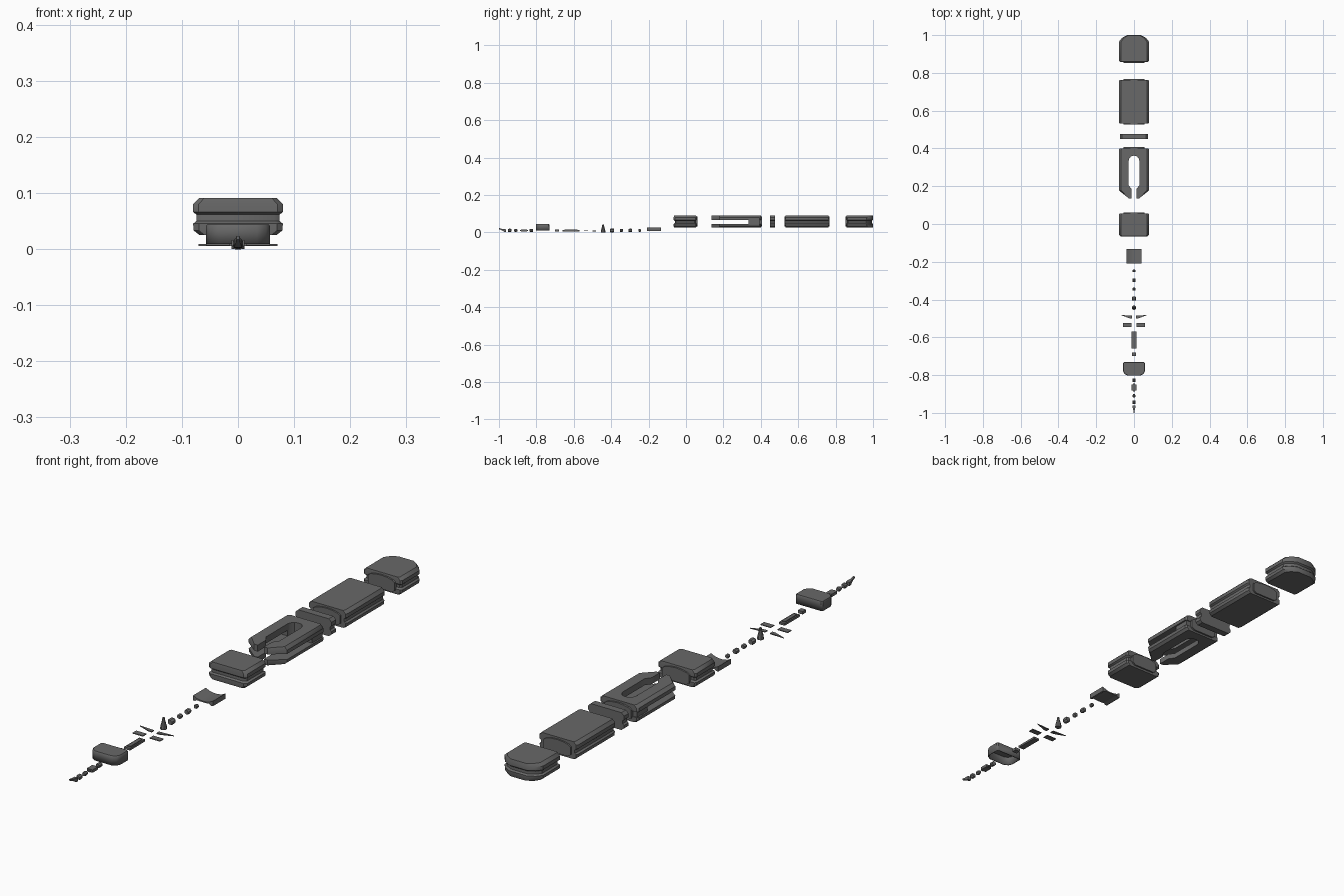
import bpy, bmesh, math

if "Cube" in bpy.data.objects:
    bpy.data.objects.remove(bpy.data.objects["Cube"])

# dark grey used on every part
grey = bpy.data.materials.new("dark_grey")
grey.diffuse_color = (.14, .14, .14, 1)
grey.use_nodes = True
grey.node_tree.nodes["Principled BSDF"].inputs["Base Color"].default_value = grey.diffuse_color

def loft(name, layers, axis='z', caps=(True, True)):
    """Skin a stack of outlines. layers: (height, [(u, v), ...])."""
    bm = bmesh.new()
    rings = []
    for h, pts in layers:
        if axis == 'z':
            rings.append([bm.verts.new((u, v, h)) for u, v in pts])
        else:
            rings.append([bm.verts.new((u, h, v)) for u, v in pts])
    n = len(rings[0])
    for a, b in zip(rings, rings[1:]):
        for i in range(n):
            j = (i + 1) % n
            bm.faces.new((a[i], a[j], b[j], b[i]))
    if caps[0]:
        bm.faces.new(rings[0][::-1])
    if caps[1]:
        bm.faces.new(rings[-1])
    bmesh.ops.recalc_face_normals(bm, faces=bm.faces)
    me = bpy.data.meshes.new(name)
    bm.to_mesh(me)
    bm.free()
    me.materials.append(grey)
    ob = bpy.data.objects.new(name, me)
    bpy.context.collection.objects.link(ob)
    return ob

def both(half):
    """Close a right-hand half outline by mirroring it in x."""
    return half + [(-x, y) for x, y in reversed(half) if abs(x) > 1e-6]

def box(name, x0, x1, y0, y1, z0, z1):
    return loft(name, [(z, [(x0, y0), (x1, y0), (x1, y1), (x0, y1)]) for z in (z0, z1)])

def turned(name, y, profile, z=0.01, sides=8):
    """Small turned part along y. profile: (dy, radius)."""
    return loft(name, [(y + d, [(r * math.cos(2 * math.pi * (i + .5) / sides),
                                 z + r * math.sin(2 * math.pi * (i + .5) / sides))
                                for i in range(sides)]) for d, r in profile], 'y')

# shared grooved side profile: (height, inset)
LEVELS = [(.025, .011), (.033, .001), (.045, 0), (.05, .006), (.061, .006),
          (.066, 0), (.08, 0), (.0905, .011)]

def section(w):
    return both([(w - i, z) for z, i in LEVELS])

# end plug with an arched top
PLUG = [(.044, .032), (.056, .04), (.056, .07), (.046, .077), (.025, .082), (0, .084)]

def plug(name, y0, y1):
    loft(name, [(y, both(PLUG)) for y in (y0, y1)], 'y')

def grooved_block(name, half, y0, y1):
    """Block whose side groove runs all the way round."""
    mid, hl, layers = (y0 + y1) / 2, (y1 - y0) / 2, []
    for z, i in LEVELS:
        e = i if .046 < z < .065 else i * .15
        layers.append((z, both([(x * (.08 - i) / .08, mid + (y - mid) * (hl - e) / hl)
                                for x, y in half])))
    return loft(name, layers)

# nose, with tapered far end
grooved_block("nose_block", [(.074, .858), (.08, .864), (.08, .965), (.064, .985), (.036, 1.0)], .858, 1.0)
plug("nose_plug", .852, .875)

# long body with a locating plug at each end
loft("long_body", [(.532, section(.076)), (.538, section(.08)),
                   (.756, section(.08)), (.762, section(.076))], 'y')
plug("body_plug", .526, .768)

# spacer ring
loft("spacer", [(y, section(.075)) for y in (.449, .476)], 'y')

# forked body: two slotted plates joined by a rear bridge
FORK = [(.013, .136), (.028, .136), (.08, .178), (.08, .394), (.074, .4), (0, .4)]
SLOT = [(0, .362), (.016, .358), (.026, .345), (.028, .335), (.028, .205), (.013, .185)]

def fork_outline(inset):
    right = [(x - inset if x > .05 else x, y) for x, y in FORK]
    left = [(-x, y) for x, y in reversed(right[:-1])]
    inner = [(-x, y) for x, y in reversed(SLOT)] + SLOT[1:]
    return right + left + inner

for name, lv in (("fork_lower_plate", LEVELS[:3]), ("fork_upper_plate", LEVELS[5:])):
    loft(name, [(z, fork_outline(i)) for z, i in lv])
bridge = [(.074, .335), (.074, .396), (-.074, .396), (-.074, .335), (-.028, .335),
          (-.026, .345), (-.016, .358), (0, .362), (.016, .358), (.026, .345), (.028, .335)]
loft("fork_bridge", [(z, bridge) for z in (.044, .067)])
plug("fork_plug", .39, .407)

# short block
grooved_block("short_block", [(.07, -.066), (.08, -.058), (.08, .05), (.074, .056)], -.066, .056)
plug("short_plug", .04, .062)

# curved saddle plate, hollow underneath
top = [(.041, .025), (.026, .018), (.012, .015), (0, .014)]
under = [(0, .010), (.012, .010), (.026, .011), (.034, .006), (.041, .006)]
saddle = ([(-x, z) for x, z in top[:-1]] + top[::-1]
          + under[::-1] + [(-x, z) for x, z in under[1:]])
loft("saddle", [(y, saddle) for y in (-.208, -.133)], 'y')

# run of small fittings
for k, (y, l, r) in enumerate([(-.248, .014, .008), (-.298, .02, .01),
                               (-.345, .016, .009), (-.395, .022, .012)]):
    turned("fitting_%d" % (k + 1), y, [(-l / 2, r * .75), (-l / 4, r), (l / 4, r), (l / 2, r * .75)])

# upright cone
def octo(r, y):
    return [(r * math.cos(math.pi * i / 4), y + r * math.sin(math.pi * i / 4)) for i in range(8)]
loft("upright_cone", [(0, octo(.012, -.443)), (.012, octo(.011, -.443)),
                      (.03, octo(.006, -.443)), (.043, octo(.004, -.443))])

# swept wings and small tail plates
for s, side in ((1, "right"), (-1, "left")):
    wing = [(s * .01, -.5), (s * .025, -.499), (s * .07, -.482), (s * .01, -.485)]
    loft("wing_" + side, [(z, wing) for z in (.005, .0085)])
    box("tail_plate_" + side, *sorted((s * .014, s * .057)), -.546, -.524, .006, .009)

# bar with a raised spine, and a small cube
box("bar", -.012, .012, -.66, -.57, .004, .012)
box("bar_spine", -.007, .007, -.65, -.58, .011, .015)
box("small_cube", -.01, .01, -.7, -.68, .004, .015)

# hollow cover, open below
cover = [(.034, -.803), (.05, -.794), (.057, -.78), (.057, -.735), (.052, -.73)]
shell = loft("cover", [(.009, both(cover)), (.04, both(cover)),
                       (.044, both([(x * .96, -.766 + (y + .766) * .94) for x, y in cover]))],
             caps=(False, True))
m = shell.modifiers.new("wall", 'SOLIDIFY')
m.thickness = .004
m.offset = -1

# front connectors
turned("connector_a", -.827, [(-.009, .007), (-.004, .009), (.009, .009)])
box("connector_b", -.012, .012, -.882, -.85, .005, .016)
box("connector_b_pin", -.005, .005, -.888, -.844, .007, .013)
turned("connector_c", -.91, [(-.009, .006), (0, .009), (.009, .006)])
turned("connector_d", -.943, [(-.009, .007), (-.004, .01), (.004, .01), (.009, .007)])

# slanted needle at the very front
needle = [(-1.0, .003, .020), (-.985, .004, .015), (-.972, .007, .010), (-.962, .007, .009)]
loft("needle", [(y, [(-r, z - r), (r, z - r), (r, z + r), (-r, z + r)]) for y, r, z in needle], 'y')

# soft shading on the large parts, hard edges kept
for ob in bpy.data.objects:
    ob.select_set(True)
    bpy.context.view_layer.objects.active = ob
bpy.ops.object.shade_smooth_by_angle(angle=math.radians(38))
